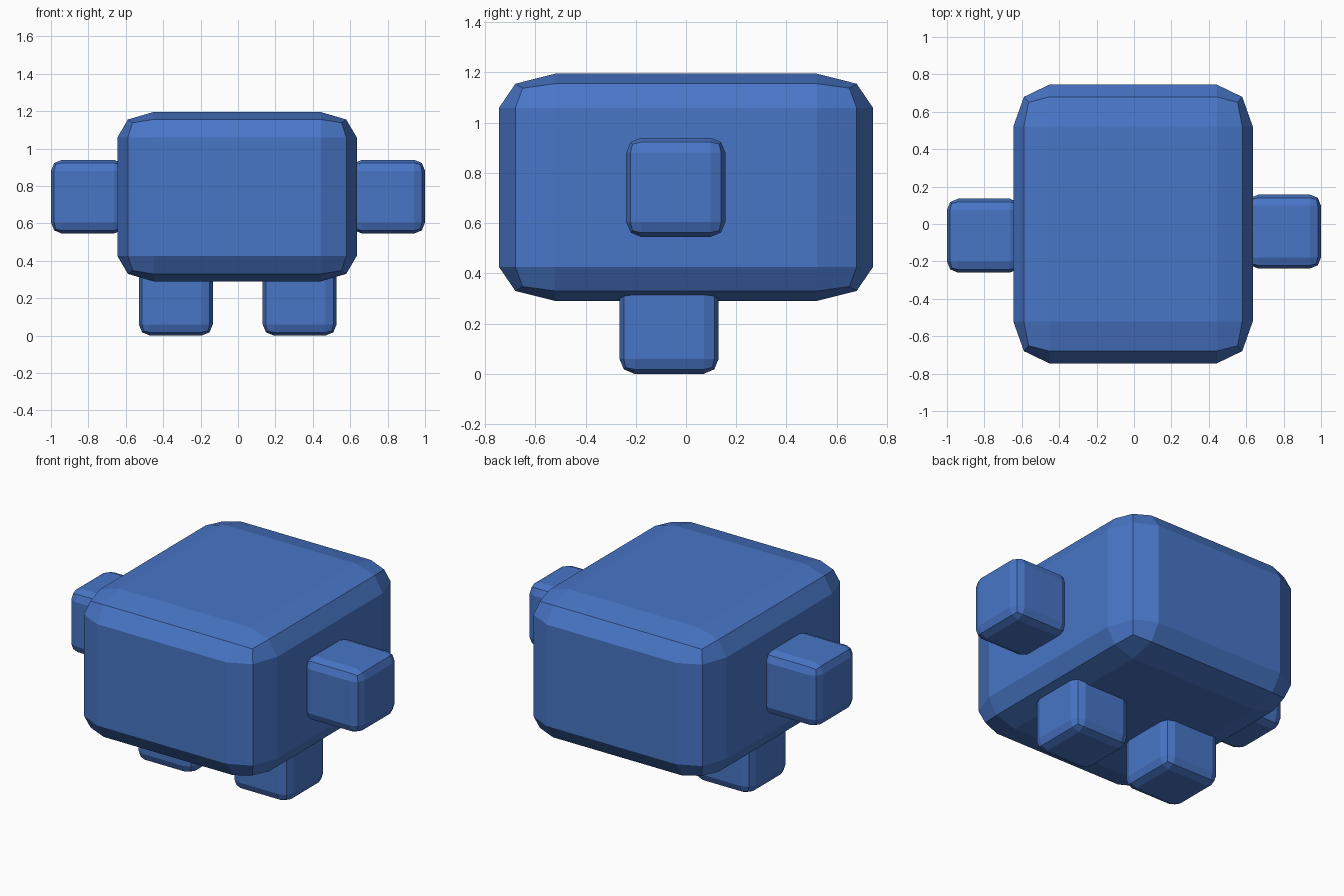
import bpy
import bmesh
from mathutils import Vector

if "Cube" in bpy.data.objects:
    bpy.data.objects.remove(bpy.data.objects["Cube"])

blue = bpy.data.materials.new("blue")
blue.diffuse_color = (0.065, 0.18, 0.57, 1.0)
blue.use_nodes = True
blue.node_tree.nodes["Principled BSDF"].inputs["Base Color"].default_value = blue.diffuse_color


def rounded_box(name, lo, hi):
    """Bevelled unit cube stretched to fit between two corners, flat faces."""
    lo, hi = Vector(lo), Vector(hi)
    bm = bmesh.new()
    bmesh.ops.create_cube(bm, size=1.0)
    bmesh.ops.bevel(bm, geom=bm.edges[:], offset=0.15, segments=2,
                    profile=0.5, affect='EDGES', clamp_overlap=True)
    bmesh.ops.scale(bm, vec=hi - lo, verts=bm.verts)
    bmesh.ops.recalc_face_normals(bm, faces=bm.faces)
    mesh = bpy.data.meshes.new(name)
    bm.to_mesh(mesh)
    bm.free()
    mesh.materials.append(blue)
    obj = bpy.data.objects.new(name, mesh)
    obj.location = (lo + hi) / 2
    bpy.context.collection.objects.link(obj)
    return obj


S = 0.395  # edge length of every limb cube


def limb(name, x, y, z):
    return rounded_box(name, (x, y, z), (x + S, y + S, z + S))


# Body
rounded_box("body", (-0.645, -0.745, 0.29), (0.635, 0.745, 1.195))

# Arms, sunk slightly into the body sides
limb("left_arm", -1.0, -0.26, 0.545)
limb("right_arm", 1.0 - S, -0.238, 0.545)

# Legs, sunk into the body underside
limb("left_leg", -0.53, -0.265, 0.0)
limb("right_leg", 0.132, -0.265, 0.0)
